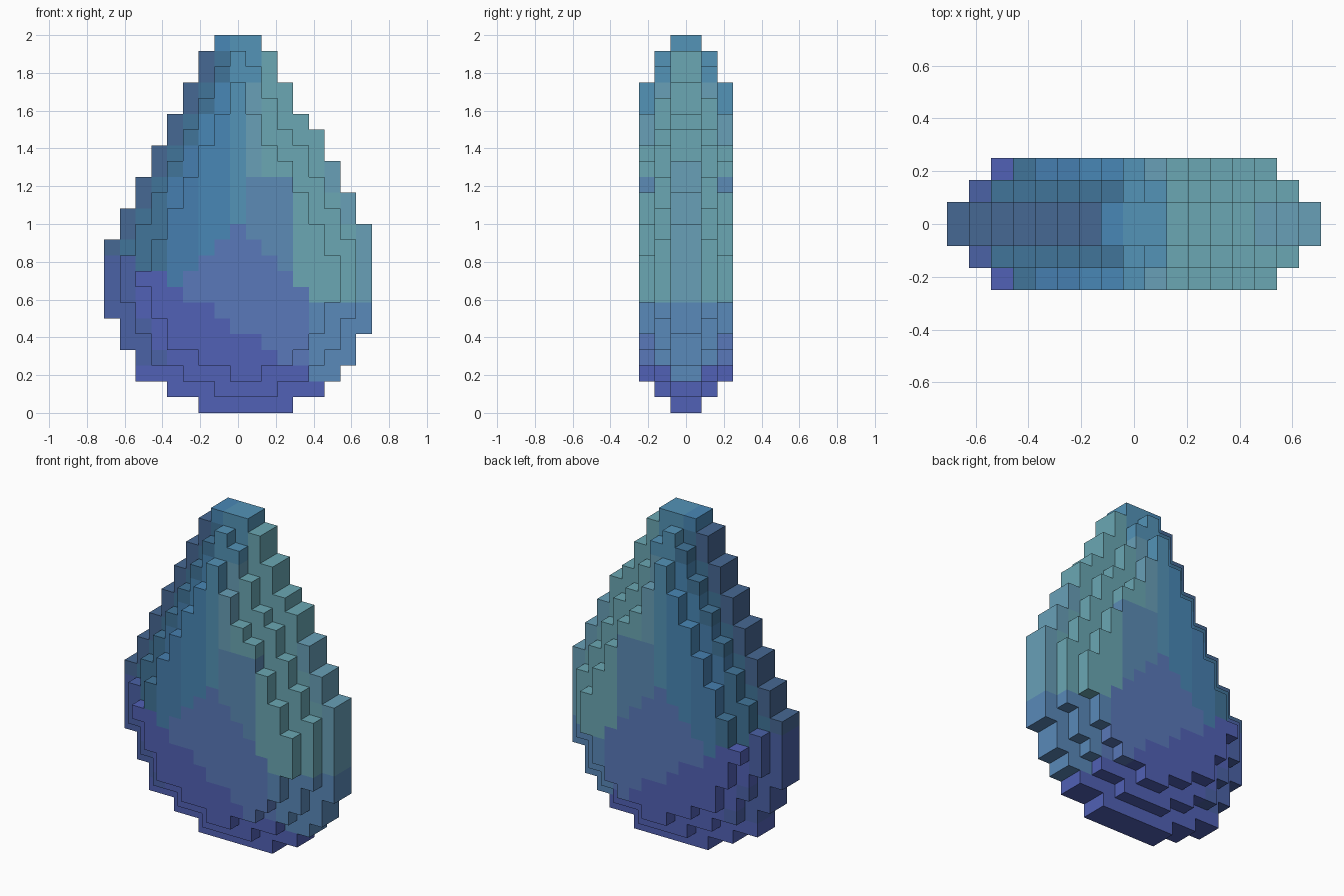
import bpy, bmesh
from mathutils import Vector

if "Cube" in bpy.data.objects:
    bpy.data.objects.remove(bpy.data.objects["Cube"])

S = 2 / 24  # block size: 24 blocks tall, 17 wide, 6 deep

# Silhouette of the middle slab: (rows, first column, end column), bottom to top
RUNS = [(1, 6, 12), (1, 4, 14), (1, 2, 15), (1, 2, 16), (1, 1, 16), (1, 1, 17),
        (5, 0, 17), (1, 1, 17), (1, 1, 16), (1, 2, 16), (1, 2, 15), (1, 3, 15),
        (1, 3, 14), (1, 4, 14), (1, 4, 13), (2, 5, 12), (2, 6, 11), (1, 7, 10)]
rows = [(a, b) for n, a, b in RUNS for _ in range(n)]
core = {(i, k) for k, (a, b) in enumerate(rows) for i in range(a, b)}


def shrink(cells):
    """Keep only cells whose eight neighbours are all filled."""
    return {(i, k) for i, k in cells
            if all((i + a, k + b) in cells for a in (-1, 0, 1) for b in (-1, 0, 1))}


# Each slab outward from the middle is one block smaller all round
middle = shrink(core)
outer = shrink(middle)
blocks = {(i, j, k) for depth, cells in enumerate((core, middle, outer))
          for i, k in cells for j in (depth, -1 - depth)}

# Colours of the droplet
COLOURS = {
    "navy": (72, 104, 146), "slate": (67, 116, 152), "blue": (72, 126, 174),
    "azure": (74, 134, 180), "sky": (84, 146, 182), "teal": (106, 166, 178),
    "mist": (104, 158, 182), "haze": (92, 138, 180), "indigo": (82, 97, 180),
    "violet_navy": (76, 98, 165), "periwinkle": (90, 120, 184), "steel": (90, 136, 184)}
NAMES = list(COLOURS)


def shade(i, k):
    left, right = rows[k]
    d = i - left
    if k < 10 - 0.65 * i:
        return "violet_navy" if d < 2 and k > 2 else "indigo" if k < 9 else "navy"
    if k < 2 and i < 12:
        return "indigo"
    if k < 12 - abs(i - 8) and d > 2:
        return "steel" if i > 12 else "periwinkle"
    if i > 11 and k < 7:
        return "steel"
    if i < 8:
        if d < 2 and k < 23:
            return "navy" if d == 0 else "slate"
        return "slate" if i < 4 else "blue" if i < 6 else "azure"
    if i < 9 or (i == 9 and k > 20):
        return "sky"
    if i < 12 and k < 15:
        return "haze"
    return "mist" if i == 9 or (i == right - 1 and k < 16) else "teal"


# Build the outer skin of the block cluster
bm = bmesh.new()
corners = {}


def corner(p):
    key = tuple(round(c * 2) for c in p)
    if key not in corners:
        corners[key] = bm.verts.new(((p[0] - 8) * S, (p[1] + 0.5) * S, (p[2] + 0.5) * S))
    return corners[key]


for b in sorted(blocks):
    for axis in range(3):
        for sign in (-1, 1):
            n = Vector((0, 0, 0))
            n[axis] = sign
            if tuple(int(c) for c in Vector(b) + n) in blocks:
                continue
            u, v = Vector((0, 0, 0)), Vector((0, 0, 0))
            u[(axis + 1) % 3], v[(axis + 2) % 3] = 0.5, 0.5 * sign
            c = Vector(b) + n * 0.5
            face = bm.faces.new([corner(p) for p in (c - u - v, c + u - v, c + u + v, c - u + v)])
            face.material_index = NAMES.index(shade(b[0], b[2]))

mesh = bpy.data.meshes.new("droplet")
bm.to_mesh(mesh)
bm.free()
for name, rgb in COLOURS.items():
    mat = bpy.data.materials.new(name)
    mat.diffuse_color = (*[(c / 255) ** 2.2 for c in rgb], 1)
    mat.use_nodes = True
    mat.node_tree.nodes["Principled BSDF"].inputs["Base Color"].default_value = mat.diffuse_color
    mesh.materials.append(mat)
droplet = bpy.data.objects.new("droplet", mesh)
bpy.context.collection.objects.link(droplet)
